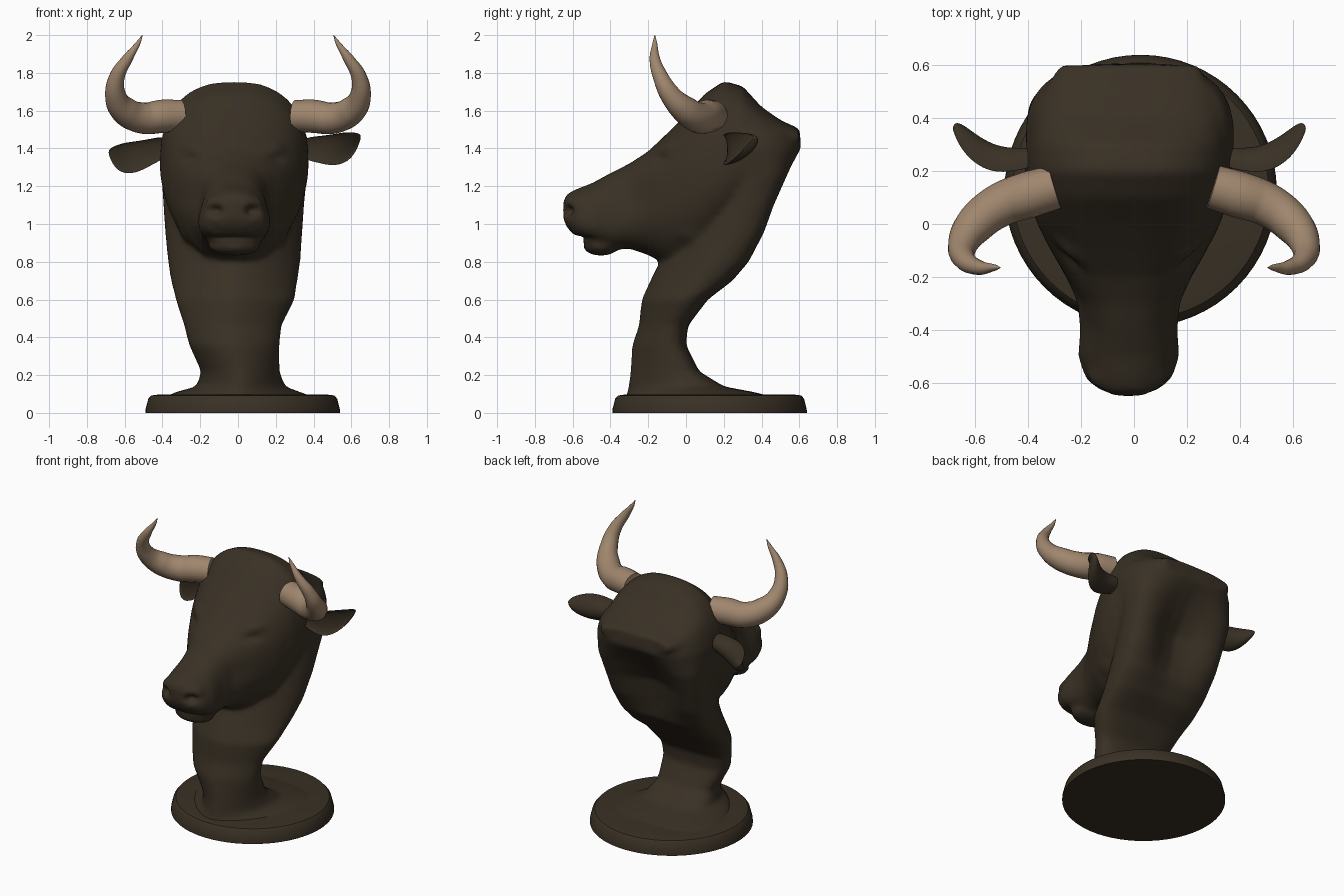
import bpy, bmesh
from math import sin, cos, pi, exp, copysign
from mathutils import Vector

cube = bpy.data.objects.get("Cube")
if cube:
    bpy.data.objects.remove(cube, do_unlink=True)


def make_material(name, rgb):
    mat = bpy.data.materials.new(name)
    mat.use_nodes = True
    mat.diffuse_color = (*rgb, 1)
    shader = mat.node_tree.nodes["Principled BSDF"]
    shader.inputs["Base Color"].default_value = (*rgb, 1)
    shader.inputs["Roughness"].default_value = 0.7
    return mat


hide = make_material("dark brown hide", (0.041, 0.03, 0.018))
horn = make_material("tan horn", (0.35, 0.24, 0.155))


def power(value, exponent):
    return copysign(abs(value) ** exponent, value)


def superellipse(count, lower, upper):
    """Unit outline as (u, v) pairs, with its own squareness below and above."""
    for i in range(count):
        a = 2 * pi * i / count
        square = upper if sin(a) > 0 else lower
        yield power(cos(a), 2 / square), power(sin(a), 2 / square)


def loft(bm, rings):
    """Skin a closed solid over a list of equal rings."""
    loops = [[bm.verts.new(p) for p in ring] for ring in rings]
    faces = [bm.faces.new(loops[0]), bm.faces.new(loops[-1][::-1])]
    for low, high in zip(loops, loops[1:]):
        for i in range(len(low)):
            j = i - 1
            faces.append(bm.faces.new((low[j], low[i], high[i], high[j])))
    bmesh.ops.recalc_face_normals(bm, faces=faces)


def add_object(name, bm, mat):
    mesh = bpy.data.meshes.new(name)
    bm.to_mesh(mesh)
    bm.free()
    mesh.materials.append(mat)
    mesh.shade_smooth()
    obj = bpy.data.objects.new(name, mesh)
    bpy.context.collection.objects.link(obj)
    return obj


def add_lump(bm, centre, size):
    made = bmesh.ops.create_uvsphere(bm, u_segments=24, v_segments=16, radius=1)
    for v in made["verts"]:
        v.co = Vector(centre) + v.co * Vector(size)


# Head: upright sections from nose to nape (y, half width, top, bottom, taper)
head_rows = [
    (-.65, .07, 1.12, 1.03, 0), (-.63, .115, 1.16, .98, .05),
    (-.58, .16, 1.185, .93, .2), (-.5, .185, 1.215, .9, .2),
    (-.4, .18, 1.27, .865, .15), (-.3, .195, 1.32, .87, .08),
    (-.2, .245, 1.385, .835, 0), (-.1, .295, 1.48, .785, -.05),
    (0, .345, 1.58, .79, -.05), (.1, .38, 1.69, .83, 0),
    (.2, .395, 1.758, .92, .05), (.3, .385, 1.73, 1.05, .05),
    (.4, .355, 1.62, 1.28, 0), (.5, .32, 1.55, 1.37, 0),
    (.6, .265, 1.505, 1.41, 0)]

# Neck: level sections from foot to poll (z, front, back, right, left)
neck_rows = [
    (.07, -.33, .52, -.42, .44), (.11, -.31, .36, -.33, .33),
    (.14, -.305, .2, -.22, .25), (.22, -.295, .07, -.195, .22),
    (.36, -.285, 0, -.26, .22), (.46, -.25, .01, -.285, .23),
    (.6, -.235, .12, -.33, .3), (.7, -.19, .26, -.355, .315),
    (.8, -.14, .36, -.37, .33), (.95, -.08, .46, -.385, .34),
    (1.1, -.02, .52, -.395, .35), (1.25, 0, .575, -.405, .365),
    (1.4, 0, .635, -.41, .38), (1.48, .02, .615, -.385, .36),
    (1.55, .08, .48, -.34, .32)]

bust = bmesh.new()
rings = []
for y, wide, top, low, taper in head_rows:
    mid, tall = (top + low) / 2, (top - low) / 2
    jaw = 2.1 if -.25 < y < .25 else 2.5
    rings.append([(-.02 + wide * u * (1 - taper * v), y, mid + tall * v)
                  for u, v in superellipse(40, jaw, 2.5)])
loft(bust, rings)

# The throat is narrow; the back of the neck is scooped between two ridges
rings = []
for z, front, back, right, left in neck_rows:
    hollow = .15 * exp(-((z - 1.07) / .25) ** 2)
    throat, ridge, widest = (1.6, 3, .65) if z < 1.3 else (2.4, 2.5, .5)
    middle = front + (back - front) * widest
    ring = []
    for u, v in superellipse(48, throat, ridge):
        y = middle + v * (back - middle if v > 0 else middle - front)
        if v > 0:
            y -= hollow * exp(-(u / .55) ** 2)
        ring.append(((left + right) / 2 + u * (left - right) / 2, y, z))
    rings.append(ring)
loft(bust, rings)

# Chin, nose wings and cheeks
add_lump(bust, (-.02, -.45, .882), (.14, .095, .05))
for side in (-1, 1):
    add_lump(bust, (-.022 + side * .085, -.57, 1.085), (.07, .062, .075))
    add_lump(bust, (-.02 + side * .19, .03, 1.02), (.11, .15, .14))

# Fuse the solids into one soft skin
source = add_object("bust_source", bust, hide)
remesh = source.modifiers.new("fuse", "REMESH")
remesh.mode = "VOXEL"
remesh.voxel_size = 0.015
soften = source.modifiers.new("soften", "SMOOTH")
soften.factor = 0.5
soften.iterations = 12
bpy.context.view_layer.update()
graph = bpy.context.evaluated_depsgraph_get()
skin = bpy.data.meshes.new_from_object(source.evaluated_get(graph))
bpy.data.objects.remove(source, do_unlink=True)
skin.name = "bust"
skin.materials.clear()
skin.materials.append(hide)
bust_obj = bpy.data.objects.new("bust", skin)
bpy.context.collection.objects.link(bust_obj)

# Modelled details: nostrils, brows, eye sockets, cheek hollows (centre, reach, push)
dents = []
for side in (-1, 1):
    dents += [
        ((-.022 + side * .1, -.62, 1.07), (.035, .06, .025), (-side * .02, .045, 0)),
        ((-.02 + side * .24, -.13, 1.41), (.06, .07, .03), (side * .015, -.01, .005)),
        ((-.02 + side * .25, -.15, 1.345), (.08, .05, .025), (-side * .015, .01, 0)),
        ((-.02 + side * .2, -.27, 1.15), (.1, .13, .09), (-side * .015, 0, 0))]
# Mouth line
dents.append(((-.02, -.55, .925), (.16, .08, .012), (0, .02, .008)))
for v in skin.vertices:
    start = v.co.copy()
    for centre, reach, push in dents:
        gap = start - Vector(centre)
        fall = exp(-sum((g / r) ** 2 for g, r in zip(gap, reach)))
        v.co += Vector(push) * fall
skin.shade_smooth()

# Round plinth
bm = bmesh.new()
plinth_rows = [(0, .515), (.02, .514), (.075, .5), (.092, .485), (.098, .44)]
loft(bm, [[(.025 + r * cos(2 * pi * i / 64), .125 + r * sin(2 * pi * i / 64), z)
           for i in range(64)] for z, r in plinth_rows])
plinth = add_object("plinth", bm, hide)
bpy.ops.object.select_all(action="DESELECT")
plinth.select_set(True)
bpy.context.view_layer.objects.active = plinth
bpy.ops.object.shade_smooth_by_angle()

# Horns: tapering tubes (x, y, z, radius)
horn_path = [
    (.3, .14, 1.573, .084), (.4, .11, 1.57, .088), (.5, .075, 1.56, .083),
    (.6, 0, 1.6, .075), (.648, -.08, 1.68, .056), (.64, -.135, 1.78, .041),
    (.585, -.165, 1.875, .028), (.53, -.165, 1.955, .013), (.506, -.165, 2, .002)]
for side, label in ((1, "left"), (-1, "right")):
    curve = bpy.data.curves.new(label + "_horn", "CURVE")
    curve.dimensions = "3D"
    curve.bevel_depth = 1
    curve.bevel_resolution = 6
    curve.use_fill_caps = True
    curve.resolution_u = 8
    spline = curve.splines.new("BEZIER")
    spline.bezier_points.add(len(horn_path) - 1)
    for point, (x, y, z, r) in zip(spline.bezier_points, horn_path):
        point.co = (side * x, y, z)
        point.radius = r
        point.handle_left_type = point.handle_right_type = "AUTO"
    curve.materials.append(horn)
    obj = bpy.data.objects.new(label + "_horn", curve)
    bpy.context.collection.objects.link(obj)
    bpy.ops.object.select_all(action="DESELECT")
    obj.select_set(True)
    bpy.context.view_layer.objects.active = obj
    bpy.ops.object.convert(target="MESH")
    bpy.context.object.data.shade_smooth()

# Ears: cupped leaves open to the front (x, y, z, half height, depth)
ear_path = [
    (.33, .215, 1.4, .055, .08), (.42, .195, 1.395, .07, .09),
    (.5, .19, 1.39, .085, .11), (.57, .225, 1.405, .083, .12),
    (.615, .275, 1.425, .06, .105), (.64, .325, 1.45, .03, .06),
    (.65, .355, 1.46, .008, .015)]
for side, label, shift, droop in ((1, "left", 0, 0), (-1, "right", -.035, .3)):
    bm = bmesh.new()
    rings = []
    for x, y, z, tall, depth in ear_path:
        ring = []
        for u, v in superellipse(24, 2, 2):
            bow = u * depth if u > 0 else -u * .25 * depth
            ring.append((side * x + shift, y + bow, z - droop * (x - .38) + v * tall))
        rings.append(ring)
    loft(bm, rings)
    ear = add_object(label + "_ear", bm, hide)
    rounder = ear.modifiers.new("rounder", "SUBSURF")
    rounder.levels = rounder.render_levels = 2
